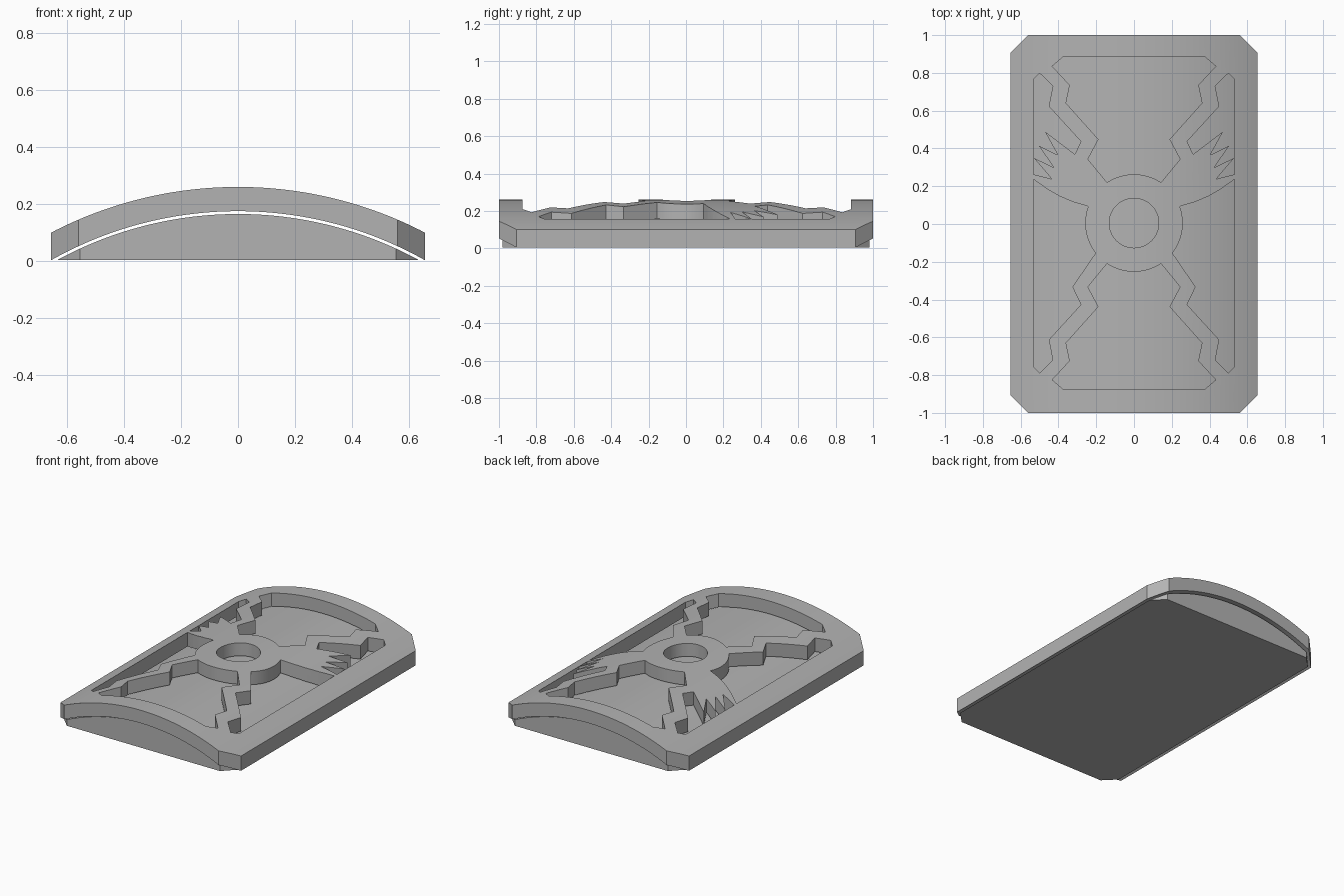
import bpy, bmesh, math

if "Cube" in bpy.data.objects:
    bpy.data.objects.remove(bpy.data.objects["Cube"])

CZ = -1.161            # height of the shared axis of all curved faces
CY = 0.005             # the ornament sits a hair off centre
SEGS = 64

grey = bpy.data.materials.new("stone grey")
grey.diffuse_color = (0.45, 0.45, 0.45, 1)
grey.use_nodes = True
grey.node_tree.nodes["Principled BSDF"].inputs["Base Color"].default_value = grey.diffuse_color


def prism(name, outline, lo, hi, axis="Z"):
    """Extrude a 2D outline along z, or along y for an x-z profile."""
    bm = bmesh.new()
    place = (lambda p, t: (p[0], p[1], t)) if axis == "Z" else (lambda p, t: (p[0], t, p[1]))
    a = [bm.verts.new(place(p, lo)) for p in outline]
    b = [bm.verts.new(place(p, hi)) for p in outline]
    bm.faces.new(a)
    bm.faces.new(b)
    n = len(a)
    for i in range(n):
        bm.faces.new((a[i], a[(i + 1) % n], b[(i + 1) % n], b[i]))
    bmesh.ops.recalc_face_normals(bm, faces=bm.faces)
    me = bpy.data.meshes.new(name)
    bm.to_mesh(me)
    bm.free()
    me.materials.append(grey)
    ob = bpy.data.objects.new(name, me)
    bpy.context.collection.objects.link(ob)
    return ob


def boolean(ob, cutter, op):
    bpy.context.view_layer.objects.active = ob
    m = ob.modifiers.new("cut", "BOOLEAN")
    m.object, m.operation, m.solver = cutter, op, "EXACT"
    bpy.ops.object.modifier_apply(modifier=m.name)
    bpy.data.objects.remove(cutter)


def arch(r, half):
    """Points along the curved face, left to right."""
    a = math.asin(half / r)
    return [(r * math.sin(t), CZ + r * math.cos(t))
            for t in (-a + 2 * a * i / SEGS for i in range(SEGS + 1))]


def chamfered(w, h, c):
    return [(w - c, -h), (w, -h + c), (w, h - c), (w - c, h),
            (c - w, h), (-w, h - c), (-w, c - h), (c - w, -h)]


def ring(r, a0, a1, n):
    """Points on the hub circle, angles in degrees."""
    return [(r * math.cos(math.radians(a0 + (a1 - a0) * i / n)),
             r * math.sin(math.radians(a0 + (a1 - a0) * i / n))) for i in range(n + 1)]


def flip(pts, sx, sy):
    return [(x * sx, y * sy + CY) for x, y in pts]


def smooth(ob):
    bpy.ops.object.select_all(action="DESELECT")
    ob.select_set(True)
    bpy.context.view_layer.objects.active = ob
    bpy.ops.object.shade_smooth_by_angle(angle=math.radians(25))


# Solid core under the pierced plate
core = prism("core", arch(1.326, 0.634), -0.98, 0.98, "Y")
boolean(core, prism("core_trim", chamfered(0.64, 0.98, 0.085), -1, 1), "INTERSECT")

# Curved plate
shell = prism("pierced_plate", arch(1.421, 0.7) + arch(1.336, 0.7)[::-1], -1.1, 1.1, "Y")
boolean(shell, prism("plate_trim", chamfered(0.655, 1.0, 0.095), -1, 1), "INTERSECT")

# Large windows at both ends, one edge zigzag mirrored across the middle
zigzag = [(.377, .878), (.433, .83), (.34, .73), (.36, .635),
          (.188, .443), (.244, .338), (.143, .215)]
hub = ring(.258, 56.4, 123.6, 20)[1:-1]
end_window = zigzag + hub + [(-x, y) for x, y in zigzag[::-1]]

# Long side window with the sweeping wing edge
bolt = [(.281, -.432), (.451, -.618), (.43, -.725), (.499, -.793), (.533, -.76)]
wing = [(.533, .232), (.455, .177), (.39, .14), (.32, .111)]
side_window = wing + ring(.258, 20, -38, 18) + [(.326, -.338)] + bolt

# Feathered side window
feathers = [(.313, .364), (.472, .485), (.403, .36), (.504, .41),
            (.424, .293), (.53, .345), (.435, .233), (.533, .258)]
feather_window = feathers + [(x, -y) for x, y in bolt[::-1]]

windows = [flip(end_window, 1, s) for s in (1, -1)]
windows += [flip(w, s, 1) for w in (side_window, feather_window) for s in (1, -1)]
windows.append(flip(ring(.131, 0, 352.5, 47), 1, 1))     # round hole in the hub
for w in windows:
    boolean(shell, prism("window_cutter", w, -1, 1), "DIFFERENCE")

for ob in (core, shell):
    smooth(ob)
